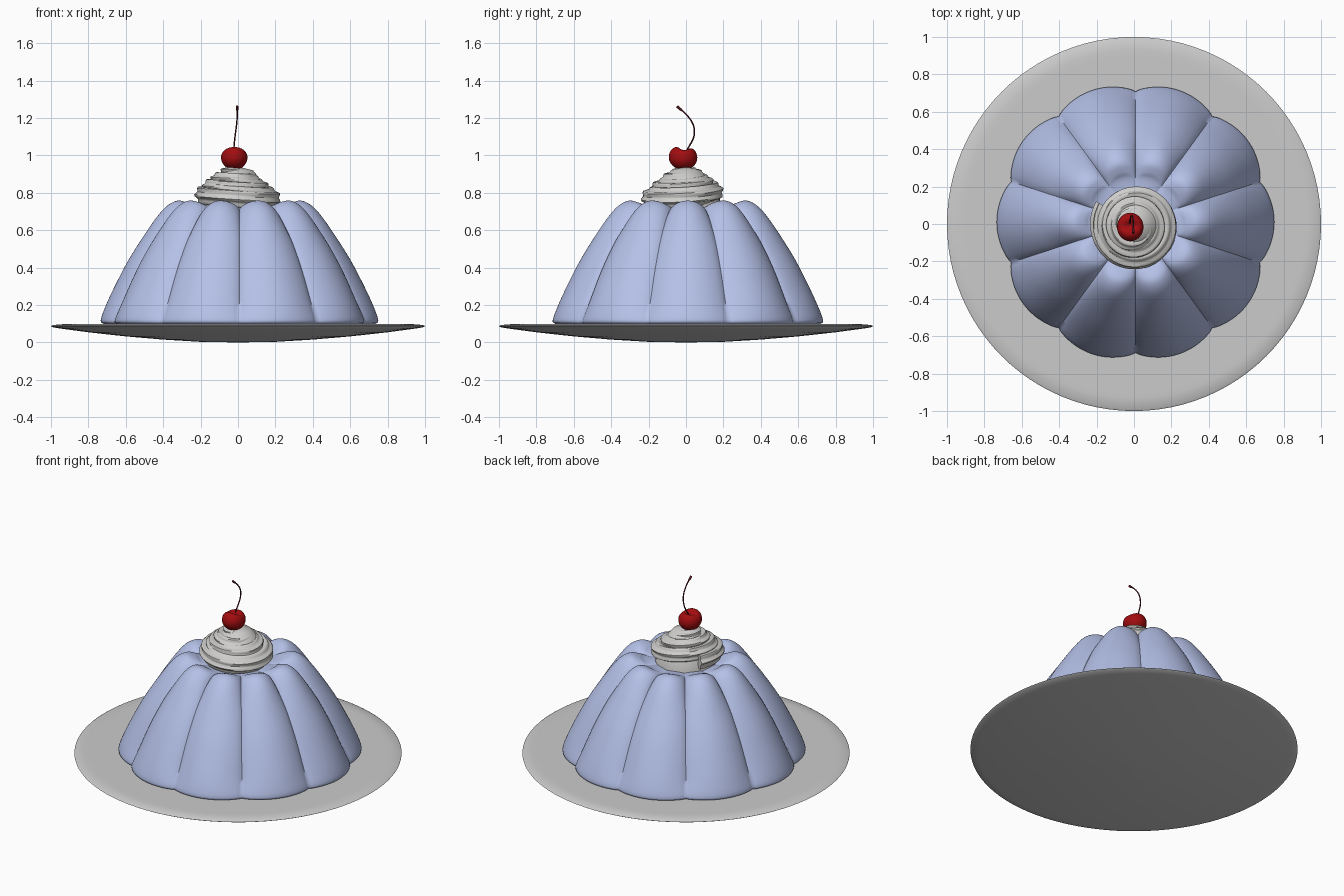
import bpy, bmesh, math
from mathutils import Vector

if "Cube" in bpy.data.objects:
    bpy.data.objects.remove(bpy.data.objects["Cube"])


def material(name, rgb):
    m = bpy.data.materials.new(name)
    m.diffuse_color = (*rgb, 1)
    m.use_nodes = True
    m.node_tree.nodes["Principled BSDF"].inputs["Base Color"].default_value = m.diffuse_color
    return m


PLATE = material("plate grey", (0.60, 0.60, 0.60))
PUDDING = material("pudding blue", (0.46, 0.53, 0.80))
CREAM = material("cream white", (0.62, 0.615, 0.60))
CHERRY = material("cherry red", (0.36, 0.004, 0.005))
STEM = material("stem brown", (0.09, 0.008, 0.012))


def grid_object(name, rings, mat, angle=40):
    """Skin closed rings of points, capping both ends."""
    bm = bmesh.new()
    rows = [[bm.verts.new(p) for p in ring] for ring in rings]
    n = len(rows[0])
    for a, b in zip(rows, rows[1:]):
        for i in range(n):
            j = (i + 1) % n
            bm.faces.new((a[i], a[j], b[j], b[i]))
    bm.faces.new(rows[0][::-1])
    bm.faces.new(rows[-1])
    bmesh.ops.recalc_face_normals(bm, faces=bm.faces)
    me = bpy.data.meshes.new(name)
    bm.to_mesh(me)
    bm.free()
    ob = bpy.data.objects.new(name, me)
    bpy.context.collection.objects.link(ob)
    me.materials.append(mat)
    bpy.ops.object.select_all(action='DESELECT')
    bpy.context.view_layer.objects.active = ob
    ob.select_set(True)
    bpy.ops.object.shade_smooth_by_angle(angle=math.radians(angle))
    return ob


def ring(r, z, n):
    return [(r * math.cos(2 * math.pi * i / n), r * math.sin(2 * math.pi * i / n), z)
            for i in range(n)]


def smooth_path(pts, steps):
    """Catmull-Rom interpolation through the points."""
    p = [Vector(q) for q in pts]
    p = [2 * p[0] - p[1]] + p + [2 * p[-1] - p[-2]]
    out = []
    for k in range(1, len(p) - 2):
        a, b, c, d = p[k - 1:k + 3]
        for s in range(steps):
            t = s / steps
            out.append(0.5 * (2 * b + (c - a) * t + (2 * a - 5 * b + 4 * c - d) * t * t
                              + (3 * b - a - 3 * c + d) * t ** 3))
    return out + [p[-2]]


# Plate: shallow dish with a nearly flat top
plate = [(0.01, 0), (0.2, 0.003), (0.4, 0.015), (0.6, 0.032), (0.8, 0.054), (0.95, 0.074),
         (0.99, 0.081), (1.0, 0.087), (0.99, 0.093), (0.93, 0.098), (0.9, 0.098), (0.01, 0.098)]
grid_object("plate", [ring(r, z, 96) for r, z in plate], PLATE)

# Pudding: ten lobes, blending between a lobe profile and a groove profile
lobe = [(0.725, 0.098), (0.742, 0.12), (0.705, 0.22), (0.642, 0.35), (0.588, 0.45),
        (0.525, 0.55), (0.45, 0.66), (0.39, 0.728), (0.33, 0.758), (0.275, 0.745),
        (0.22, 0.722), (0.03, 0.71)]
groove = [(0.685, 0.098), (0.697, 0.12), (0.648, 0.22), (0.587, 0.35), (0.533, 0.45),
          (0.47, 0.55), (0.395, 0.64), (0.34, 0.69), (0.295, 0.712), (0.25, 0.714),
          (0.2, 0.712), (0.03, 0.71)]
L = smooth_path([(r, 0, z) for r, z in lobe], 4)
G = smooth_path([(r, 0, z) for r, z in groove], 4)
N = 240
rings = []
for a, b in zip(L, G):
    row = []
    for i in range(N):
        t = 2 * math.pi * i / N
        w = abs(math.cos(5 * t)) ** 0.75
        p = b.lerp(a, w)
        row.append((0.008 + p.x * math.cos(t), 0.01 + p.x * math.sin(t), p.z))
    rings.append(row)
grid_object("pudding", rings, PUDDING, 60)

# Whipped cream: a ridged rope piped along a rising spiral
rings = []
TURNS, STEPS, M = 3.4, 220, 40
for k in range(STEPS + 1):
    u = k / STEPS
    t = 2 * math.pi * TURNS * u + 2.6
    R = 0.165 * (1 - u) ** 0.8 + 0.012
    rad = 0.072 - 0.022 * u
    z = 0.765 + 0.145 * u
    cx, cy = 0.012 - 0.025 * u, -0.008
    row = []
    for i in range(M):
        a = 2 * math.pi * i / M
        rr = rad * (0.92 + 0.10 * math.cos(8 * a + 5 * math.pi * u))
        d = R + rr * math.cos(a)
        x, y = d * math.cos(t), d * math.sin(t)
        row.append((cx + x, cy + y, z + 0.85 * rr * math.sin(a) - 0.09 * x + 0.03 * y))
    rings.append(row)
grid_object("whipped_cream", rings, CREAM, 50)

# Cream core closing the middle of the spiral
grid_object("cream_core", [ring(r, z, 32) for r, z in
                           [(0.19, 0.70), (0.18, 0.78), (0.13, 0.86), (0.08, 0.92), (0.02, 0.935)]],
            CREAM)

# Cherry: sphere with a cleft dimple on top
bpy.ops.mesh.primitive_uv_sphere_add(segments=40, ring_count=24, radius=0.072)
cherry = bpy.context.object
cherry.name = "cherry"
for v in cherry.data.vertices:
    x, y, z = v.co / 0.072
    if z > 0:
        z -= 0.45 * z * math.exp(-(y / 0.38) ** 2 - (x / 0.8) ** 2)
    z += 0.12 * max(z, 0) * (x * x + y * y)
    v.co = Vector((x * 0.98, y * 1.06, z * 0.9)) * 0.072
cherry.location = (-0.02, -0.016, 0.988)
cherry.rotation_euler = (-0.1, 0, 0)
cherry.data.materials.append(CHERRY)
bpy.ops.object.shade_smooth()

# Stem: thin curved stalk widening at the tip
path = smooth_path([(-0.025, -0.01, 1.00), (-0.022, 0.012, 1.04), (-0.016, 0.042, 1.10),
                    (-0.008, 0.04, 1.16), (-0.004, 0.005, 1.215), (-0.005, -0.048, 1.262)], 6)
rings = []
for k, p in enumerate(path):
    d = (path[min(k + 1, len(path) - 1)] - path[max(k - 1, 0)]).normalized()
    e1 = d.cross(Vector((1, 0, 0))).normalized()
    e2 = d.cross(e1)
    r = 0.004 if k < len(path) - 3 else 0.007
    rings.append([p + r * (e1 * math.cos(a * math.pi / 5) + e2 * math.sin(a * math.pi / 5))
                  for a in range(10)])
grid_object("cherry_stem", rings, STEM)
